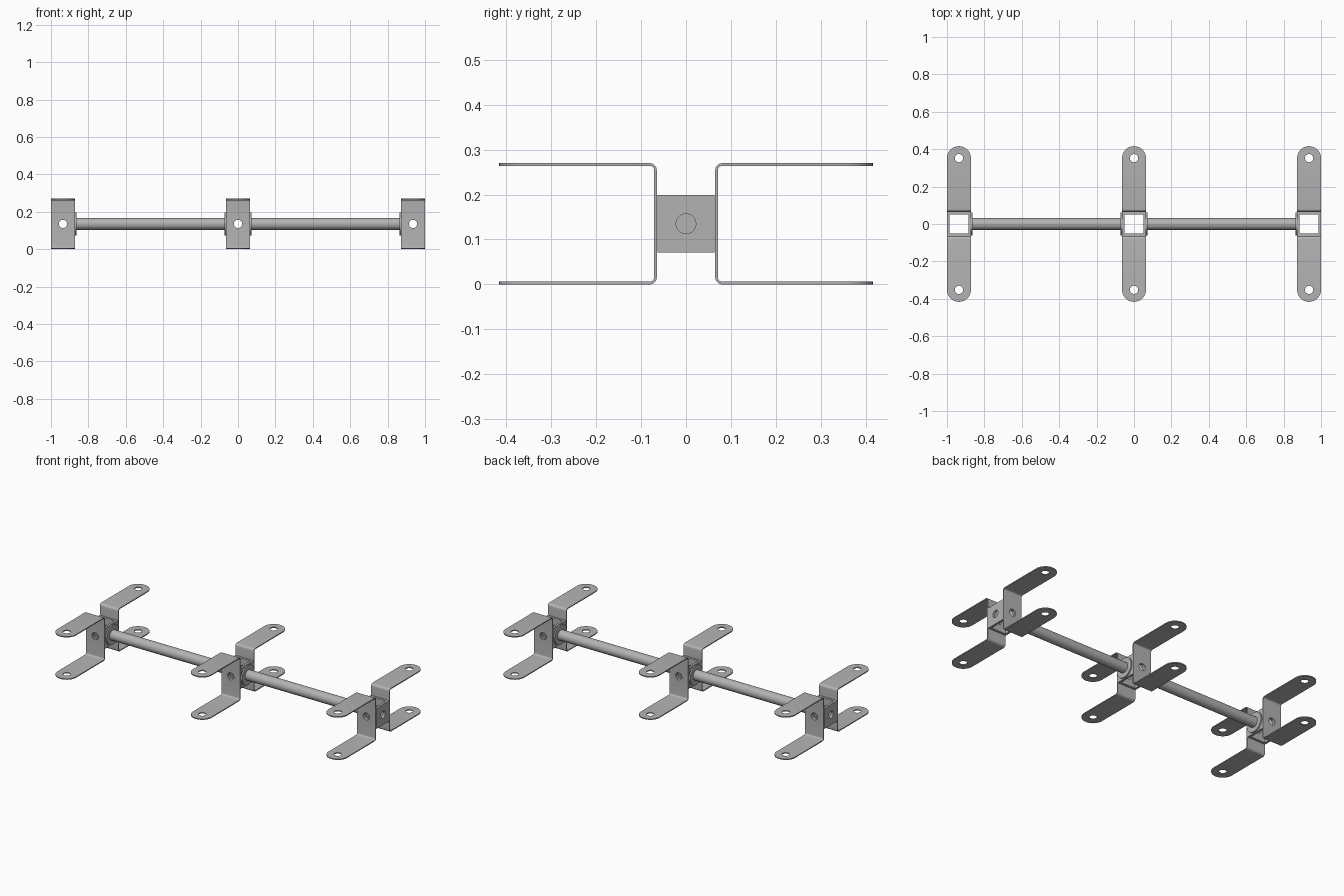
import bpy
import bmesh
from math import pi, sin, cos
from mathutils import Matrix

if "Cube" in bpy.data.objects:
    bpy.data.objects.remove(bpy.data.objects["Cube"], do_unlink=True)

MID = 0.135          # height of the rod axis
SPACING = 0.936      # distance between stations
HALF = 0.064         # half width of tube and strap
GAUGE = 0.006        # strap thickness
HOLE = 0.022         # bolt hole radius

steel = bpy.data.materials.new("galvanised_grey")
steel.use_nodes = True
GREY = (0.45, 0.45, 0.45, 1)
steel.diffuse_color = GREY
steel.node_tree.nodes["Principled BSDF"].inputs["Base Color"].default_value = GREY


def add(name, mesh, loc=(0, 0, 0), turn=0):
    ob = bpy.data.objects.new(name, mesh)
    bpy.context.collection.objects.link(ob)
    ob.location = loc
    ob.rotation_euler.z = turn
    return ob


def from_bmesh(name, bm):
    bmesh.ops.recalc_face_normals(bm, faces=bm.faces)
    mesh = bpy.data.meshes.new(name)
    bm.to_mesh(mesh)
    bm.free()
    mesh.materials.append(steel)
    return mesh


def cylinder(name, radius, length, axis, centre=(0, 0, 0)):
    turn = {"x": Matrix.Rotation(pi / 2, 4, "Y"),
            "y": Matrix.Rotation(pi / 2, 4, "X"),
            "z": Matrix()}[axis]
    bm = bmesh.new()
    bmesh.ops.create_cone(bm, cap_ends=True, segments=48, radius1=radius, radius2=radius,
                          depth=length, matrix=Matrix.Translation(centre) @ turn)
    return from_bmesh(name, bm)


def box(name, x, y, z):
    bm = bmesh.new()
    bmesh.ops.create_cube(bm, size=2, matrix=Matrix.Diagonal((x, y, z, 1)))
    return from_bmesh(name, bm)


def select(ob):
    bpy.ops.object.select_all(action="DESELECT")
    ob.select_set(True)
    bpy.context.view_layer.objects.active = ob


def cut(ob, meshes):
    # Subtract each cutter, then throw it away
    select(ob)
    for mesh in meshes:
        cutter = add("cutter", mesh)
        mod = ob.modifiers.new("hole", "BOOLEAN")
        mod.operation = "DIFFERENCE"
        mod.solver = "EXACT"
        mod.object = cutter
        bpy.ops.object.modifier_apply(modifier=mod.name)
        bpy.data.objects.remove(cutter, do_unlink=True)


def smooth(ob):
    select(ob)
    bpy.ops.object.shade_smooth_by_angle(angle=pi / 6)


def make_strap():
    # Bent strap: rounded flange, bend, wall, bend, rounded flange
    wall = HALF + GAUGE / 2 + 0.001
    top = MID - GAUGE / 2
    bend, tip, steps = 0.013, 0.352, 6
    upper = [(tip, top)]
    for i in range(steps + 1):
        a = pi / 2 * (1 + i / steps)
        upper.append((wall + bend + bend * cos(a), top - bend + bend * sin(a)))
    path = upper + [(y, -z) for y, z in reversed(upper)]
    bm = bmesh.new()
    rows = [[bm.verts.new((s * HALF, y, z)) for s in (-1, 1)] for y, z in path]
    for a, b in zip(rows, rows[1:]):
        bm.faces.new((a[0], a[1], b[1], b[0]))
    for row, (y, z) in ((rows[0], path[0]), (rows[-1], path[-1])):
        arc = [bm.verts.new((HALF * cos(pi * i / 24), y + HALF * sin(pi * i / 24), z))
               for i in range(1, 24)]
        bm.faces.new([row[0], row[1]] + arc)
    ob = add("strap", from_bmesh("strap", bm))
    select(ob)
    mod = ob.modifiers.new("gauge", "SOLIDIFY")
    mod.thickness = GAUGE
    mod.offset = 0
    bpy.ops.object.modifier_apply(modifier=mod.name)
    cut(ob, [cylinder("c", HOLE, 1, "z", (0, tip, 0)),
             cylinder("c", HOLE, 0.1, "y", (0, wall, 0))])
    smooth(ob)
    return ob


def make_tube():
    # Square tube, open top and bottom, drilled through all four walls
    ob = add("square_tube", box("square_tube", HALF, HALF, HALF))
    cut(ob, [box("c", 0.05, 0.05, 0.2),
             cylinder("c", HOLE, 0.4, "x"),
             cylinder("c", HOLE, 0.4, "y")])
    smooth(ob)
    return ob


strap = make_strap()
tube = make_tube()
strap_mesh, tube_mesh = strap.data, tube.data
for ob in (strap, tube):
    bpy.data.objects.remove(ob, do_unlink=True)

# Three stations, each a tube between a front and a back strap
for place, k in (("right", -1), ("middle", 0), ("left", 1)):
    spot = (k * SPACING, 0, MID)
    add(place + "_square_tube", tube_mesh, spot)
    add(place + "_back_strap", strap_mesh, spot)
    add(place + "_front_strap", strap_mesh, spot, pi)

# Rods between the stations, with a round collar at each end
collar_width = 0.008
rod_mesh = cylinder("rod", 0.032, SPACING - 2 * HALF, "x")
collar_mesh = cylinder("collar", 0.061, collar_width, "x")
for place, k in (("right", -1), ("left", 1)):
    centre = k * SPACING / 2
    smooth(add(place + "_rod", rod_mesh, (centre, 0, MID)))
    for end, s in (("right", -1), ("left", 1)):
        x = centre + s * (SPACING / 2 - HALF - collar_width / 2)
        smooth(add(place + "_rod_" + end + "_collar", collar_mesh, (x, 0, MID)))
